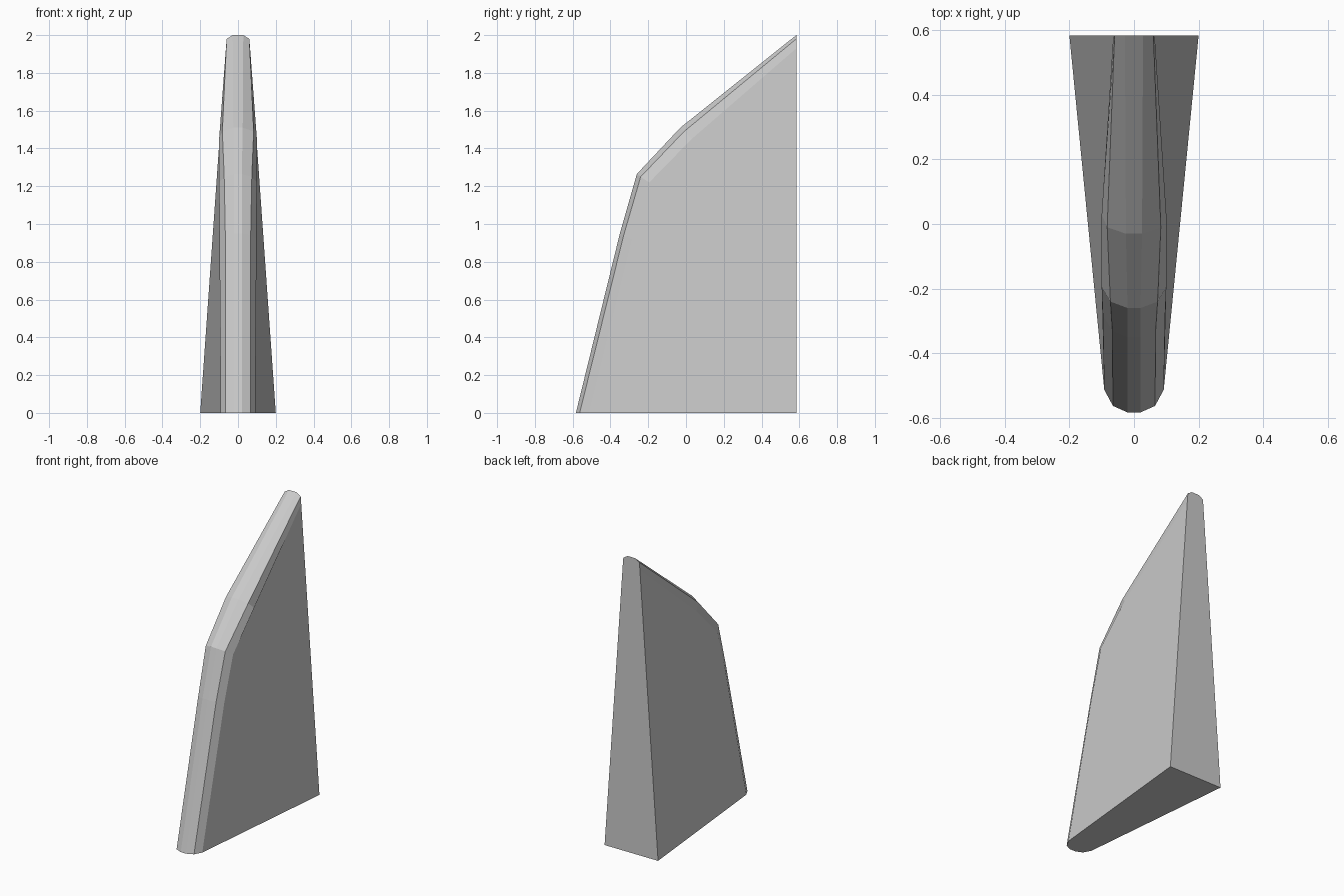
import bpy, bmesh

if "Cube" in bpy.data.objects:
    bpy.data.objects.remove(bpy.data.objects["Cube"])

# Stations along the leading edge; each holds half-section points (x, y, z)
# running ridge -> bevel -> side wall
stations = [
    [(0.02, -0.583, 0.00), (0.065, -0.563, 0.00), (0.092, -0.513, 0.00)],
    [(0.02, -0.35, 0.95), (0.067, -0.33, 0.94), (0.096, -0.285, 0.92)],
    [(0.02, -0.26, 1.265), (0.073, -0.24, 1.25), (0.10, -0.195, 1.22)],
    [(0.025, -0.03, 1.51), (0.083, -0.01, 1.49), (0.10, 0.03, 1.45)],
    [(0.028, 0.584, 2.00), (0.060, 0.584, 1.98), (0.064, 0.584, 1.93)],
]

bm = bmesh.new()


def mirrored_ring(points):
    right = [bm.verts.new(p) for p in points]
    left = [bm.verts.new((-x, y, z)) for x, y, z in points]
    return left[::-1] + right


# Faceted leading edge
rings = [mirrored_ring(s) for s in stations]
for a, b in zip(rings, rings[1:]):
    for i in range(len(a) - 1):
        bm.faces.new((a[i], a[i + 1], b[i + 1], b[i]))

# Side walls: one large flat panel on each side
corner_l, corner_r = mirrored_ring([(0.20, 0.584, 0.0)])
bm.faces.new([corner_r] + [r[-1] for r in rings[::-1]])
bm.faces.new([corner_l] + [r[0] for r in rings])

# Flat base and rear face
bm.faces.new([corner_l] + rings[0] + [corner_r])
bm.faces.new([corner_l] + rings[-1] + [corner_r])
bmesh.ops.recalc_face_normals(bm, faces=bm.faces[:])

mesh = bpy.data.meshes.new("fin")
bm.to_mesh(mesh)
bm.free()
bpy.context.collection.objects.link(bpy.data.objects.new("fin", mesh))
